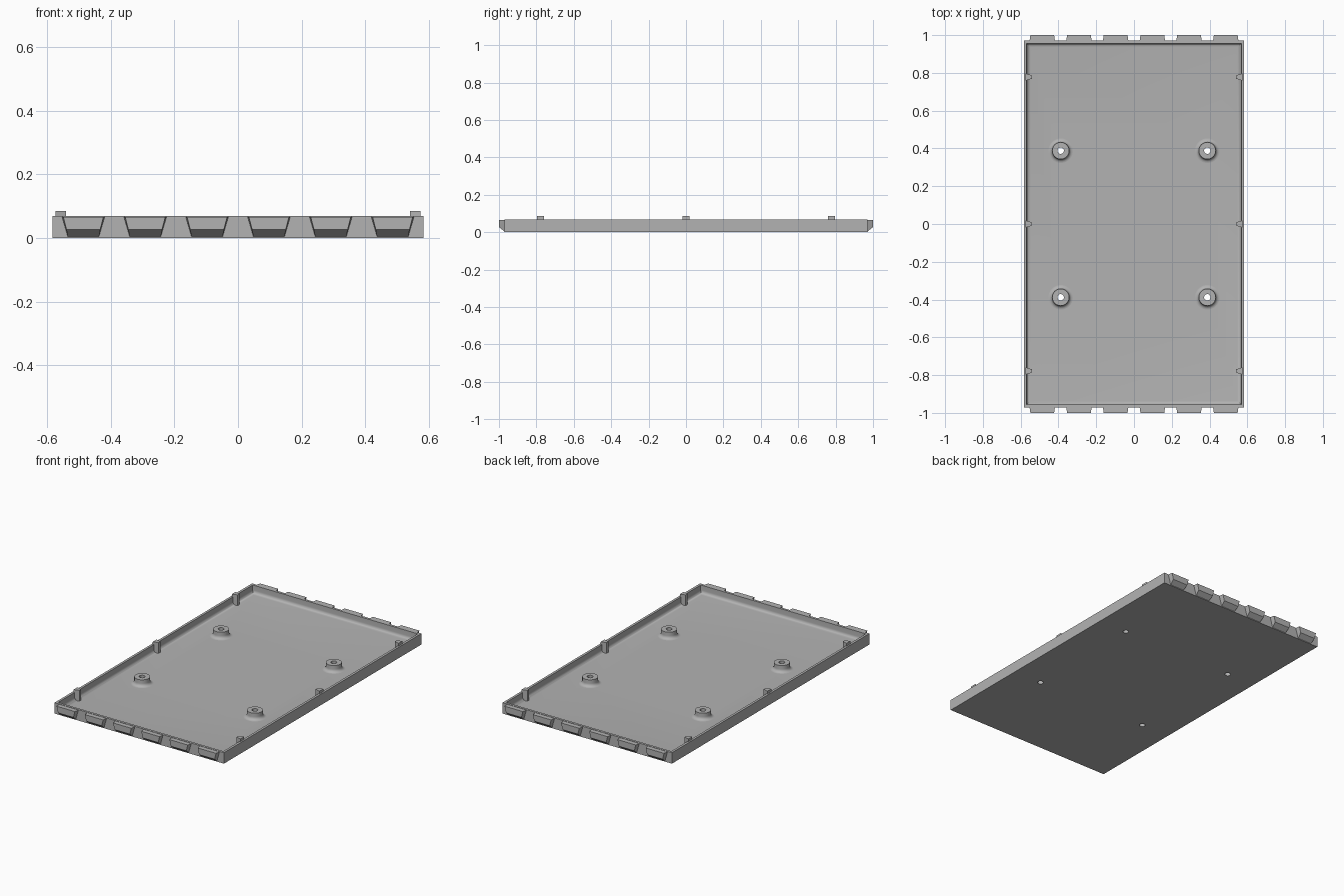
import bpy, bmesh, math
from mathutils import Vector

cube = bpy.data.objects.get("Cube")
if cube:
    bpy.data.objects.remove(cube, do_unlink=True)

grey = bpy.data.materials.new("plain_grey")
grey.use_nodes = True
colour = (0.45, 0.45, 0.45, 1)
grey.diffuse_color = colour
grey.node_tree.nodes["Principled BSDF"].inputs["Base Color"].default_value = colour

HALF_X, HALF_Y, RIM = 0.583, 0.971, 0.068
WALL, FLOOR, FILLET = 0.015, 0.018, 0.02
BOSS = 0.388


def finish(name, bm, smooth=False):
    bmesh.ops.recalc_face_normals(bm, faces=bm.faces)
    mesh = bpy.data.meshes.new(name)
    bm.to_mesh(mesh)
    bm.free()
    mesh.materials.append(grey)
    ob = bpy.data.objects.new(name, mesh)
    bpy.context.collection.objects.link(ob)
    if smooth:
        bpy.ops.object.select_all(action="DESELECT")
        ob.select_set(True)
        bpy.context.view_layer.objects.active = ob
        bpy.ops.object.shade_smooth_by_angle(angle=math.radians(35))
    return ob


def bridge(bm, rings):
    """Join consecutive closed vertex rings with quads."""
    for a, b in zip(rings, rings[1:]):
        n = len(a)
        for i in range(n):
            bm.faces.new((a[i], a[(i + 1) % n], b[(i + 1) % n], b[i]))


def hull(name, points):
    bm = bmesh.new()
    for p in points:
        bm.verts.new(p)
    bmesh.ops.convex_hull(bm, input=bm.verts)
    bmesh.ops.dissolve_limit(bm, angle_limit=0.01, verts=bm.verts, edges=bm.edges)
    return finish(name, bm)


def cove(start, z):
    """Quarter-round profile sweeping outward and down to the floor."""
    steps = [math.pi / 2 * i / 6 for i in range(7)]
    return [(start + FILLET * (1 - math.cos(t)), z + FILLET * (1 - math.sin(t))) for t in steps]


# Tray: rectangular rings from underside, over the rim, down to the floor
bm = bmesh.new()
rings = []
for inset, z in [(0, 0), (0, RIM), (WALL, RIM)] + cove(WALL, FLOOR):
    x, y = HALF_X - inset, HALF_Y - inset
    rings.append([bm.verts.new((sx * x, sy * y, z)) for sx, sy in ((-1, -1), (1, -1), (1, 1), (-1, 1))])
bridge(bm, rings)
bm.faces.new(rings[0])
bm.faces.new(rings[-1])
tray = finish("tray", bm)

# Screw holes cut through the floor
bm = bmesh.new()
for sx in (-1, 1):
    for sy in (-1, 1):
        made = bmesh.ops.create_cone(bm, cap_ends=True, segments=32, radius1=0.017, radius2=0.017, depth=0.2)
        bmesh.ops.translate(bm, verts=made["verts"], vec=(sx * BOSS, sy * BOSS, 0))
cutter = finish("hole_cutter", bm)
cutter.hide_render = True
mod = tray.modifiers.new("holes", "BOOLEAN")
mod.object = cutter
mod.solver = "EXACT"
bpy.ops.object.select_all(action="DESELECT")
tray.select_set(True)
bpy.context.view_layer.objects.active = tray
bpy.ops.object.modifier_apply(modifier="holes")
bpy.data.objects.remove(cutter, do_unlink=True)
bpy.ops.object.shade_smooth_by_angle(angle=math.radians(35))

# Hollow screw bosses with a flared foot
for sx, side in ((-1, "right"), (1, "left")):
    for sy, end in ((-1, "front"), (1, "back")):
        bm = bmesh.new()
        rings = []
        for r, z in [(0.017, FLOOR), (0.017, 0.06), (0.045, 0.06)] + cove(0.045, FLOOR):
            rings.append([bm.verts.new((sx * BOSS + r * math.cos(math.tau * i / 32),
                                        sy * BOSS + r * math.sin(math.tau * i / 32), z)) for i in range(32)])
        bridge(bm, rings)
        finish(f"screw_boss_{end}_{side}", bm, True)

# Tapered clip posts standing against the side walls
for sx, side in ((-1, "right"), (1, "left")):
    for k, place in ((-1, "front"), (0, "middle"), (1, "back")):
        y = 0.778 * k
        hull(f"clip_post_{place}_{side}",
             [(sx * x, y + s * w, z) for x, w in ((0.574, 0.019), (0.541, 0.009))
              for s in (-1, 1) for z in (FLOOR, 0.085)])

# Grip teeth along both ends: chamfered below, tapered downward
for sy, end in ((-1, "front"), (1, "back")):
    for i in range(6):
        cx = 0.1943 * (i - 2.5)
        hull(f"grip_tooth_{end}_{i + 1}",
             [(cx + s * w, sy * y, z) for s in (-1, 1) for w, y, z in
              ((0.067, HALF_Y, RIM - 0.002), (0.049, HALF_Y, 0.004),
               (0.063, 1.0, RIM - 0.002), (0.053, 1.0, 0.027))])
